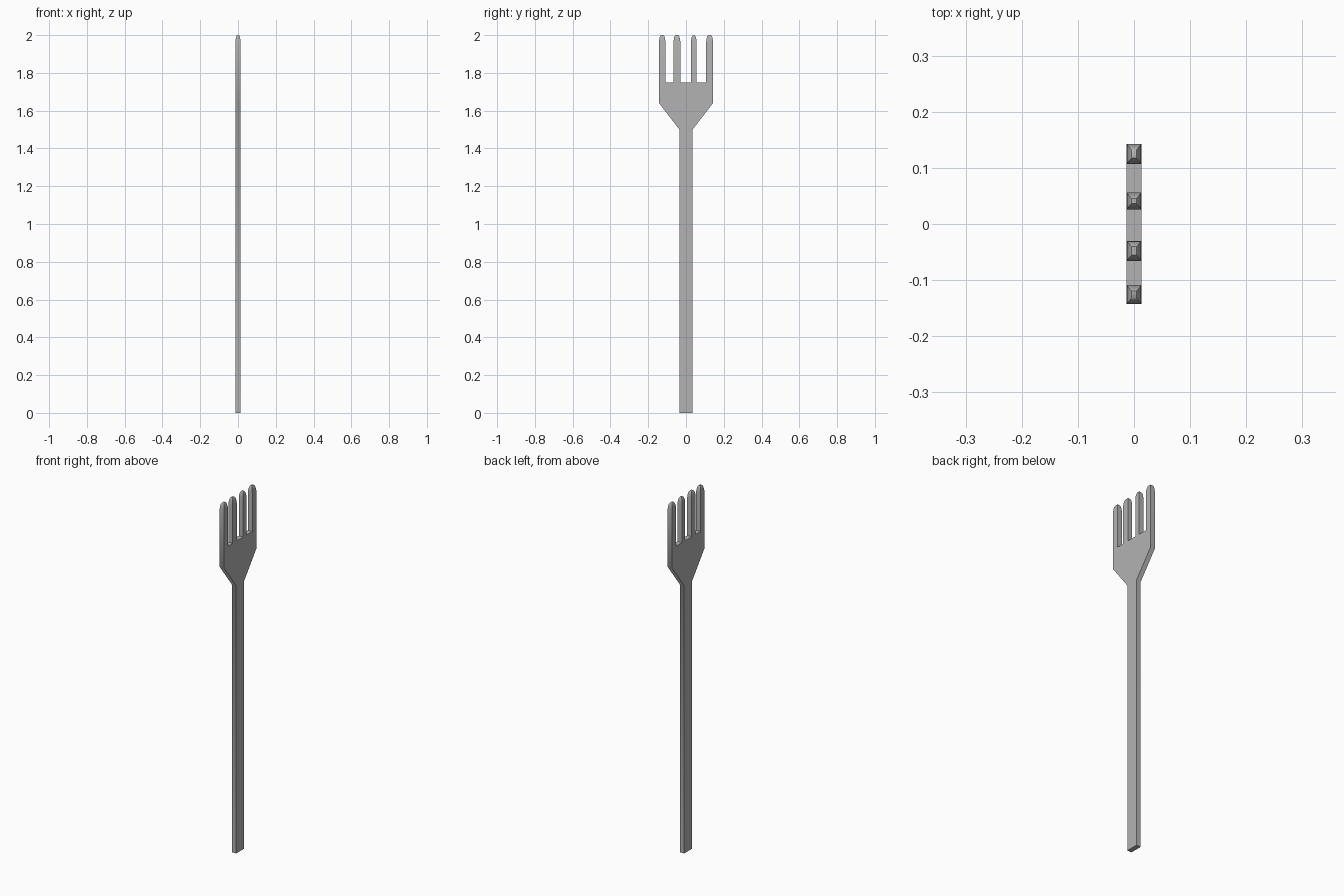
import bpy, bmesh
from math import radians
from mathutils import Vector

if "Cube" in bpy.data.objects:
    bpy.data.objects.remove(bpy.data.objects["Cube"])

HALF_T = 0.0135                     # half thickness along x
ROOT, SHOULDER, TOP = 1.75, 1.965, 2.0
TINES = [(0.143, 0.107), (0.056, 0.026), (-0.03, -0.066), (-0.109, -0.143)]

# Flat outline (y, z): handle, flared neck, then the comb of tines
outline = [(-0.143, 1.64), (-0.035, 1.5), (-0.035, 0), (0.035, 0), (0.035, 1.5), (0.143, 1.64)]
for i, (a, b) in enumerate(TINES):
    if i > 0:
        outline.append((a, ROOT))
    outline += [(a, SHOULDER), (b, SHOULDER)]
    if i < len(TINES) - 1:
        outline.append((b, ROOT))

bm = bmesh.new()
face = bm.faces.new([bm.verts.new((-HALF_T, y, z)) for y, z in outline])
ext = bmesh.ops.extrude_face_region(bm, geom=[face])
moved = [g for g in ext["geom"] if isinstance(g, bmesh.types.BMVert)]
bmesh.ops.translate(bm, verts=moved, vec=(2 * HALF_T, 0, 0))
bmesh.ops.recalc_face_normals(bm, faces=bm.faces)

# Rounded tine tips: stacked rings shrinking toward the top
caps = [f for f in bm.faces if f.normal.z > 0.9 and f.calc_center_median().z > 1.9]
for cap in caps:
    c = cap.calc_center_median()
    half_y = max(abs(v.co.y - c.y) for v in cap.verts)
    for inset, z in [(0.0015, 1.978), (0.004, 1.99), (0.0075, 1.997), (0.0105, TOP)]:
        res = bmesh.ops.extrude_face_region(bm, geom=[cap])
        bmesh.ops.delete(bm, geom=[cap], context='FACES_ONLY')
        cap = next(g for g in res["geom"] if isinstance(g, bmesh.types.BMFace))
        for v in cap.verts:
            sx, sy = (1 if v.co.x > c.x else -1), (1 if v.co.y > c.y else -1)
            v.co = Vector((c.x + sx * (HALF_T - inset * 0.85), c.y + sy * (half_y - inset), z))

bmesh.ops.recalc_face_normals(bm, faces=bm.faces)
mesh = bpy.data.meshes.new("fork")
bm.to_mesh(mesh)
bm.free()
fork = bpy.data.objects.new("fork", mesh)
bpy.context.collection.objects.link(fork)

# Dark grey metal, smooth along the flare and tips
metal = bpy.data.materials.new("dark_metal")
metal.diffuse_color = (0.45, 0.45, 0.45, 1)
metal.use_nodes = True
metal.node_tree.nodes["Principled BSDF"].inputs["Base Color"].default_value = metal.diffuse_color
mesh.materials.append(metal)
bpy.context.view_layer.objects.active = fork
fork.select_set(True)
bpy.ops.object.shade_smooth_by_angle(angle=radians(45))
